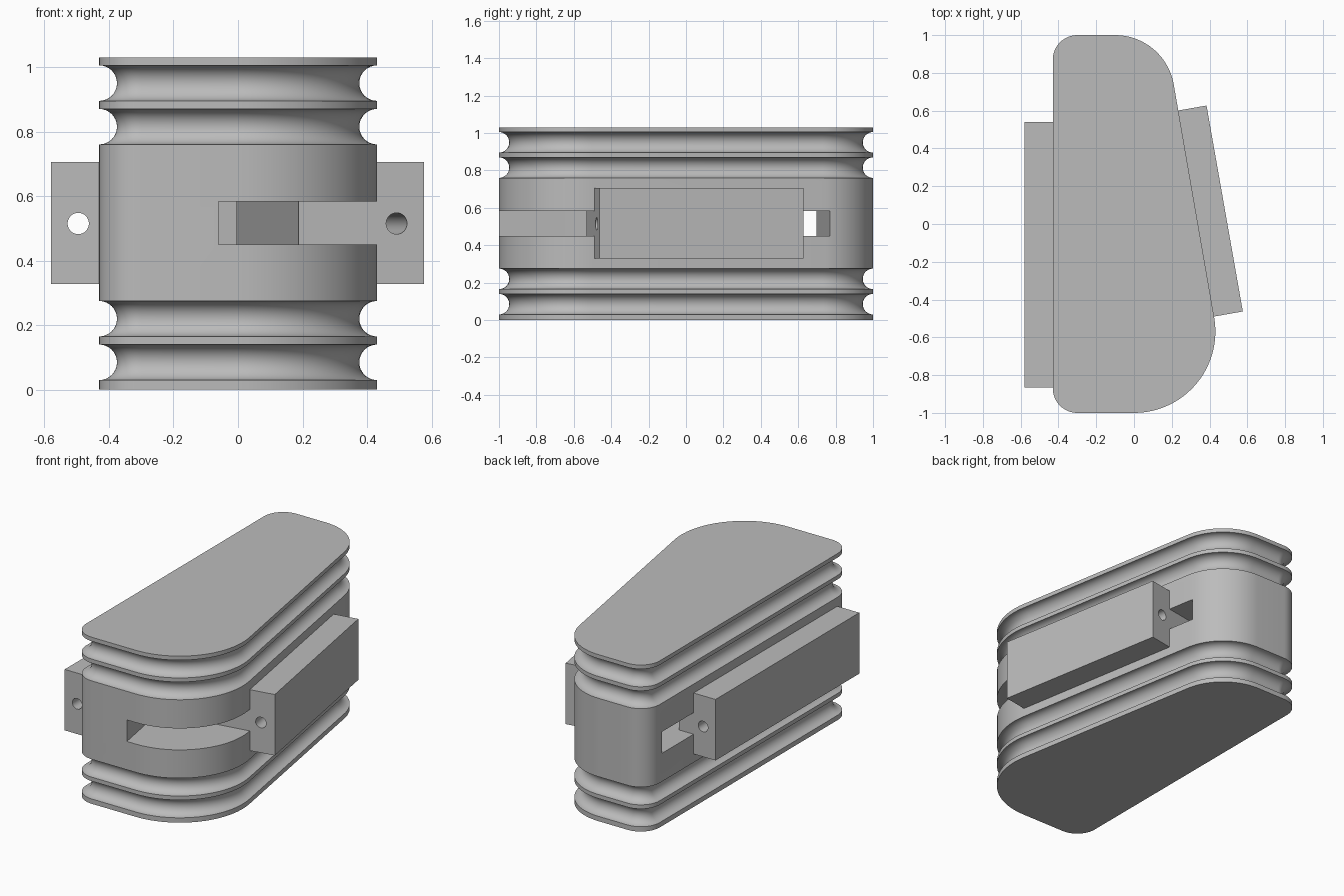
import bpy, bmesh, math
from mathutils import Vector, Matrix

cube = bpy.data.objects.get("Cube")
if cube:
    bpy.data.objects.remove(cube, do_unlink=True)

grey = bpy.data.materials.new("plain grey")
grey.use_nodes = True
colour = (0.5, 0.5, 0.5, 1)
grey.diffuse_color = colour
grey.node_tree.nodes["Principled BSDF"].inputs["Base Color"].default_value = colour

TILT = math.radians(10)          # slant of the right side
SIDE = 0.331                     # distance of the slanted side from the centre
SLOT_LOW, SLOT_HIGH = 0.45, 0.583
MID = 0.515


def tilted(n, t):
    """Point from (across, along) the slanted side to x, y."""
    c, s = math.cos(TILT), math.sin(TILT)
    return n * c - t * s, n * s + t * c


def loft(name, rings):
    """Closed solid through rings of equal point count."""
    bm = bmesh.new()
    loops = [[bm.verts.new(p) for p in ring] for ring in rings]
    count = len(loops[0])
    for a, b in zip(loops, loops[1:]):
        for i in range(count):
            j = (i + 1) % count
            bm.faces.new((a[i], a[j], b[j], b[i]))
    bm.faces.new(loops[0][::-1])
    bm.faces.new(loops[-1])
    bmesh.ops.recalc_face_normals(bm, faces=bm.faces)
    mesh = bpy.data.meshes.new(name)
    bm.to_mesh(mesh)
    bm.free()
    mesh.materials.append(grey)
    ob = bpy.data.objects.new(name, mesh)
    bpy.context.collection.objects.link(ob)
    return ob


def prism(name, outline, low, high):
    return loft(name, [[(x, y, z) for x, y in outline] for z in (low, high)])


def select(ob):
    bpy.ops.object.select_all(action='DESELECT')
    ob.select_set(True)
    bpy.context.view_layer.objects.active = ob


def cut(target, cutter):
    cutter.hide_render = True
    mod = target.modifiers.new("cut", 'BOOLEAN')
    mod.operation, mod.solver, mod.object = 'DIFFERENCE', 'EXACT', cutter
    select(target)
    bpy.ops.object.modifier_apply(modifier=mod.name)
    bpy.data.objects.remove(cutter, do_unlink=True)


def arc(cx, cy, r, start, end, steps):
    angles = [math.radians(start + (end - start) * i / steps) for i in range(steps + 1)]
    return [(cx + r * math.cos(a), cy + r * math.sin(a)) for a in angles]


def outline(inset):
    """Rounded, tapered plan, shrunk by the inset."""
    return (arc(0.0, -0.569, 0.431 - inset, -90, 10, 24)
            + arc(-0.10, 0.685, 0.315 - inset, 10, 90, 18)
            + arc(-0.30, 0.87, 0.13 - inset, 90, 180, 12)
            + arc(-0.30, -0.87, 0.13 - inset, 180, 270, 12))


# Body: flat flanges with half-round grooves between them
levels = [(0, 0)]
for low, high in ((0.03, 0.14), (0.165, 0.275), (0.76, 0.87), (0.895, 1.005)):
    centre, r = (low + high) / 2, (high - low) / 2
    for i in range(17):
        a = math.pi * i / 16
        levels.append((centre - r * math.cos(a), r * math.sin(a)))
levels.append((1.03, 0))
body = loft("grooved_body", [[(x, y, z) for x, y in outline(d)] for z, d in levels])

# Channel: wide front mouth, passage behind a standing block, narrow rear exit
channel = [(-0.233, -2), (0.8, -2), (0.8, -0.556), (0.093, -0.556),
           (0.093, 0.551), (0.8, 0.551), (0.8, 0.722)]
channel += arc(-0.083, 0.572, 0.15, 90, 180, 10)
cut(body, prism("channel_cutter", [tilted(*p) for p in channel], SLOT_LOW, SLOT_HIGH))

# Left rear opening
opening = [(-0.6, 0.54), (-0.2, 0.54), (-0.2, 0.85), (-0.6, 0.85)]
cut(body, prism("opening_cutter", opening, SLOT_LOW, SLOT_HIGH))


def side_block(name, corners, hole_centre, direction):
    """Rectangular side block with a hole along its length."""
    block = prism(name, corners, 0.328, 0.705)
    bm = bmesh.new()
    turn = Vector((*direction, 0)).to_track_quat('Z', 'Y').to_matrix().to_4x4()
    place = Matrix.Translation((*hole_centre, MID)) @ turn
    bmesh.ops.create_cone(bm, cap_ends=True, segments=32, radius1=0.033,
                          radius2=0.033, depth=3, matrix=place)
    mesh = bpy.data.meshes.new("hole_cutter")
    bm.to_mesh(mesh)
    bm.free()
    mesh.materials.append(grey)
    drill = bpy.data.objects.new("hole_cutter", mesh)
    bpy.context.collection.objects.link(drill)
    cut(block, drill)
    return block


# Side blocks
left, right = -0.58, -0.428
parts = [body]
parts.append(side_block("straight_side_block",
                        [(left, -0.865), (right, -0.865), (right, 0.54), (left, 0.54)],
                        (-0.495, -0.16), (0, 1)))
ends = [(SIDE - 0.002, -0.556), (0.487, -0.556), (0.487, 0.551), (SIDE - 0.002, 0.551)]
parts.append(side_block("slanted_side_block", [tilted(*p) for p in ends],
                        tilted(SIDE + 0.07, 0), tilted(0, 1)))

for ob in parts:
    select(ob)
    bpy.ops.object.shade_smooth_by_angle(angle=math.radians(30))
